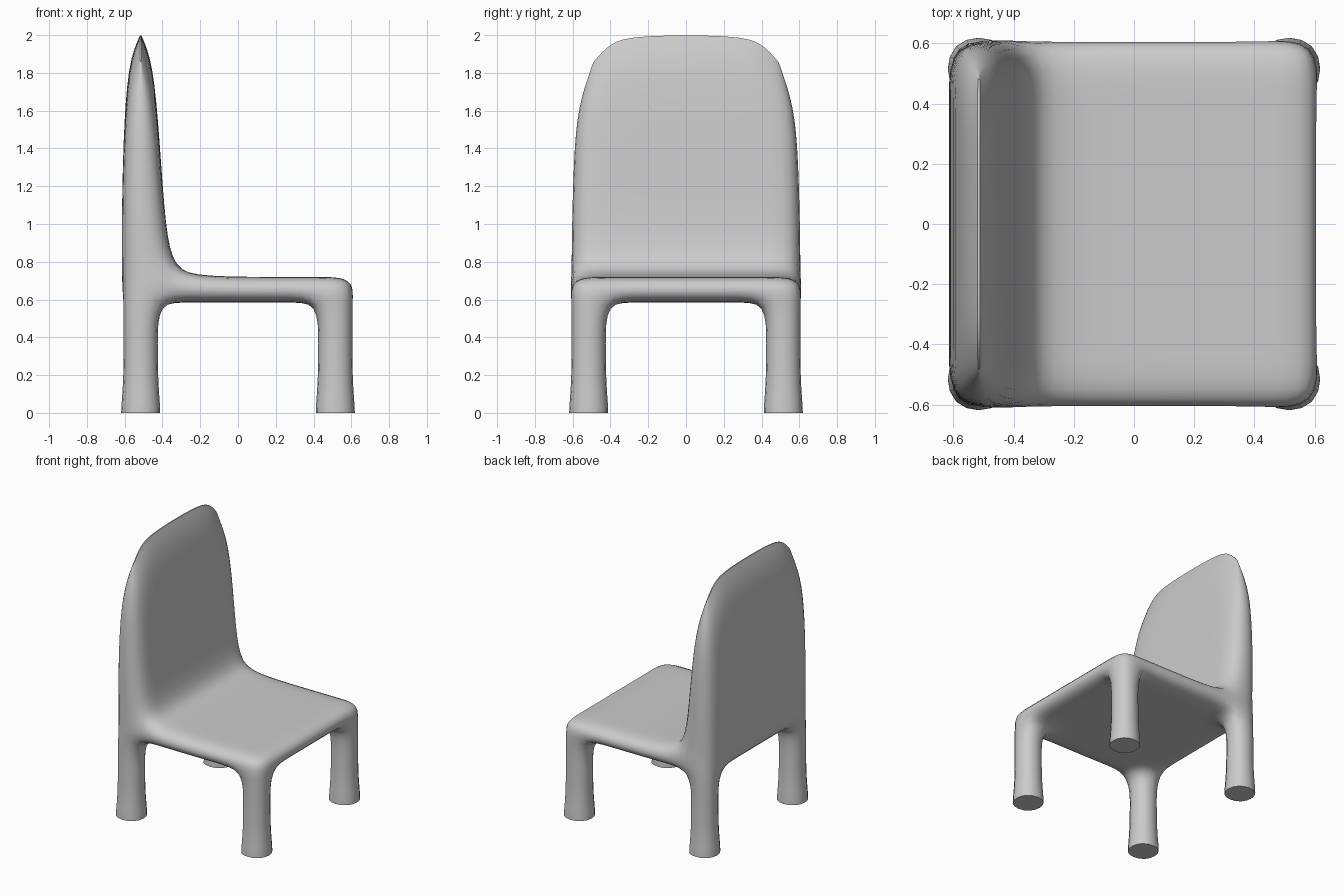
import bpy, bmesh

if "Cube" in bpy.data.objects:
    bpy.data.objects.remove(bpy.data.objects["Cube"])

# Control cage: a 5 x 5 grid of cells for the seat, extended down (legs) and up (backrest)
GRID = [-0.613, -0.417, -0.27, 0.27, 0.417, 0.613]
LEVELS = [0.0, 0.04, 0.17, 0.36, 0.585, 0.72]        # foot ... seat underside, seat top
FLARE = {0: 1.15, 1: 1.14, 2: 1.02}                  # foot widening per level
LEG = 0.515                                          # leg axis distance

# Backrest levels: rear x, front x, then (y, z) for centre, shoulder and outer columns
BACK = {
    6: (-0.616, -0.385, (0.27, 0.98), (0.417, 0.98), (0.612, 0.98)),
    7: (-0.608, -0.415, (0.27, 1.45), (0.417, 1.42), (0.602, 1.34)),
    8: (-0.582, -0.450, (0.27, 1.86), (0.405, 1.80), (0.580, 1.62)),
    9: (-0.519, -0.511, (0.27, 2.00), (0.405, 1.96), (0.495, 1.85)),
}


def solid(i, j, k):
    if not (0 <= i < 5 and 0 <= j < 5 and 0 <= k < 9):
        return False
    if k < 4:                                        # four legs
        return i in (0, 4) and j in (0, 4)
    return k == 4 or i == 0                          # seat slab, backrest


def position(i, j, k):
    x, y = GRID[i], GRID[j]
    if k >= 6:                                       # backrest
        rear, front, *cols = BACK[k]
        cy, z = cols[{2: 0, 3: 0, 1: 1, 4: 1, 0: 2, 5: 2}[j]]
        return (front if i else rear, cy if y > 0 else -cy, z)
    z = LEVELS[k]
    if k in FLARE:                                   # flared feet
        def flare(v):
            s = 1 if v > 0 else -1
            return s * (LEG + (abs(v) - LEG) * FLARE[k])
        x, y = flare(x), flare(y)
    if k == 5 and i == 1:                            # fillet between seat and back
        x, z = -0.34, 0.76
    if k == 5 and i == 2:
        x = -0.2
    return (x, y, z)


# The six sides of a cell: neighbour direction and corner offsets
SIDES = []
for axis in range(3):
    u, v = (axis + 1) % 3, (axis + 2) % 3
    for end in (0, 1):
        direction = [0, 0, 0]
        direction[axis] = 1 if end else -1
        corners = []
        for a, b in ((0, 0), (1, 0), (1, 1), (0, 1)):
            c = [0, 0, 0]
            c[axis], c[u], c[v] = end, a, b
            corners.append(c)
        SIDES.append((direction, corners if end else corners[::-1]))

bm = bmesh.new()
crease = bm.edges.layers.float.new("crease_edge")
verts = {}


def vert(key):
    if key not in verts:
        verts[key] = bm.verts.new(position(*key))
    return verts[key]


for i in range(5):
    for j in range(5):
        for k in range(9):
            if not solid(i, j, k):
                continue
            for d, corners in SIDES:
                if not solid(i + d[0], j + d[1], k + d[2]):
                    bm.faces.new([vert((i + c[0], j + c[1], k + c[2])) for c in corners])

# Keep the foot rims and the top ridge of the back crisp
level = {v: key[2] for key, v in verts.items()}
for e in bm.edges:
    ks = {level[v] for v in e.verts}
    if ks in ({0}, {9}) and any(
            {level[v] for v in f.verts} not in ({0}, {9}) for f in e.link_faces):
        e[crease] = 1.0

mesh = bpy.data.meshes.new("chair")
bm.to_mesh(mesh)
bm.free()
chair = bpy.data.objects.new("chair", mesh)
bpy.context.collection.objects.link(chair)

# Round the cage into the final soft chair
sub = chair.modifiers.new("smooth", 'SUBSURF')
sub.levels = sub.render_levels = 2
bpy.context.view_layer.objects.active = chair
chair.select_set(True)
bpy.ops.object.modifier_apply(modifier=sub.name)
bpy.ops.object.shade_smooth_by_angle(angle=0.7)
